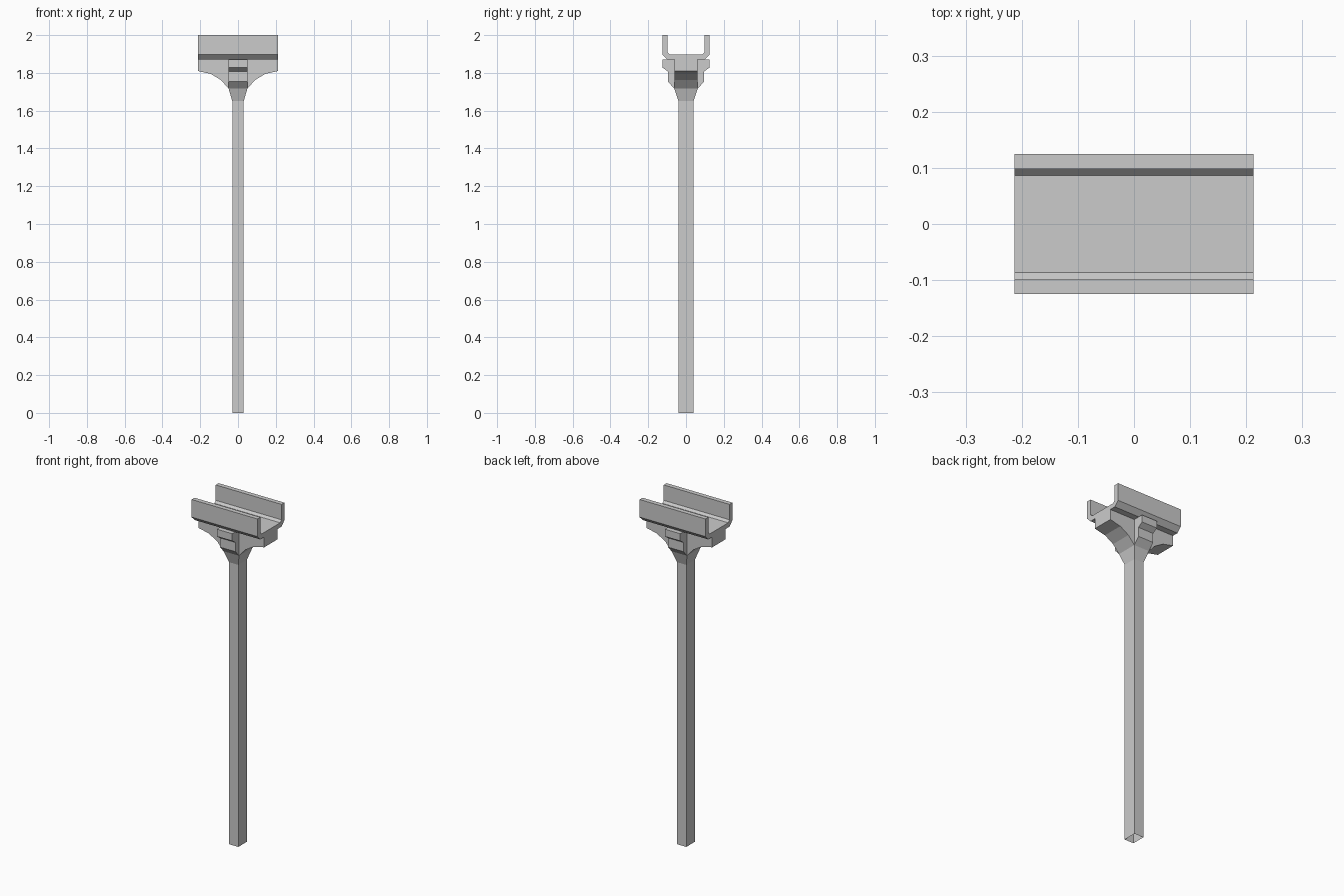
import bpy, bmesh
from mathutils import Vector

if "Cube" in bpy.data.objects:
    bpy.data.objects.remove(bpy.data.objects["Cube"])


def finish(name, bm):
    me = bpy.data.meshes.new(name)
    bm.to_mesh(me)
    bm.free()
    ob = bpy.data.objects.new(name, me)
    bpy.context.collection.objects.link(ob)
    return ob


def prism(name, profile, half, axis, hidden=()):
    """Extrude a 2D profile by +-half along x (profile y,z) or y (profile x,z).
    Faces pointing along a hidden direction are buried in a neighbour and removed."""
    bm = bmesh.new()

    def ring(d):
        return [bm.verts.new((d, u, z) if axis == 'x' else (u, d, z)) for u, z in profile]

    a, b = ring(-half), ring(half)
    n = len(profile)
    bm.faces.new(a)
    bm.faces.new(b)
    for i in range(n):
        j = (i + 1) % n
        bm.faces.new((a[i], a[j], b[j], b[i]))
    bmesh.ops.recalc_face_normals(bm, faces=bm.faces)
    bm.normal_update()
    gone = [f for f in bm.faces if any(f.normal.dot(Vector(h)) > 0.999 for h in hidden)]
    bmesh.ops.delete(bm, geom=gone, context='FACES_ONLY')
    return finish(name, bm)


def mirrored(half_profile):
    return half_profile + [(-u, z) for u, z in reversed(half_profile)]


# Post: open tube with a flared neck
bm = bmesh.new()
rings = [[bm.verts.new((sx * x, sy * y, z)) for sx, sy in ((-1, -1), (1, -1), (1, 1), (-1, 1))]
         for x, y, z in ((0.03, 0.04, 0), (0.03, 0.04, 1.65), (0.05, 0.062, 1.717))]
for lo, hi in zip(rings, rings[1:]):
    for i in range(4):
        j = (i + 1) % 4
        bm.faces.new((lo[i], lo[j], hi[j], hi[i]))
finish("post", bm)

# Arched bracket spreading along x under the trough
prism("arched_bracket",
      mirrored([(0.05, 1.717), (0.09, 1.762), (0.145, 1.795), (0.213, 1.81), (0.213, 1.87)]),
      0.062, 'y', hidden=[(0, 0, 1), (0, 0, -1)])

# Stepped side brackets, front and back
step = [(0.062, 1.717), (0.096, 1.754), (0.096, 1.808), (0.125, 1.828), (0.125, 1.87), (0.062, 1.87)]
for name, s in (("front_bracket", -1), ("back_bracket", 1)):
    prism(name, [(s * y, z) for y, z in step], 0.05, 'x', hidden=[(0, -s, 0)])

# U-shaped trough on top
prism("trough",
      mirrored([(0.098, 1.87), (0.125, 1.897), (0.125, 2.0), (0.098, 2.0), (0.098, 1.91), (0.086, 1.897)]),
      0.213, 'x')
